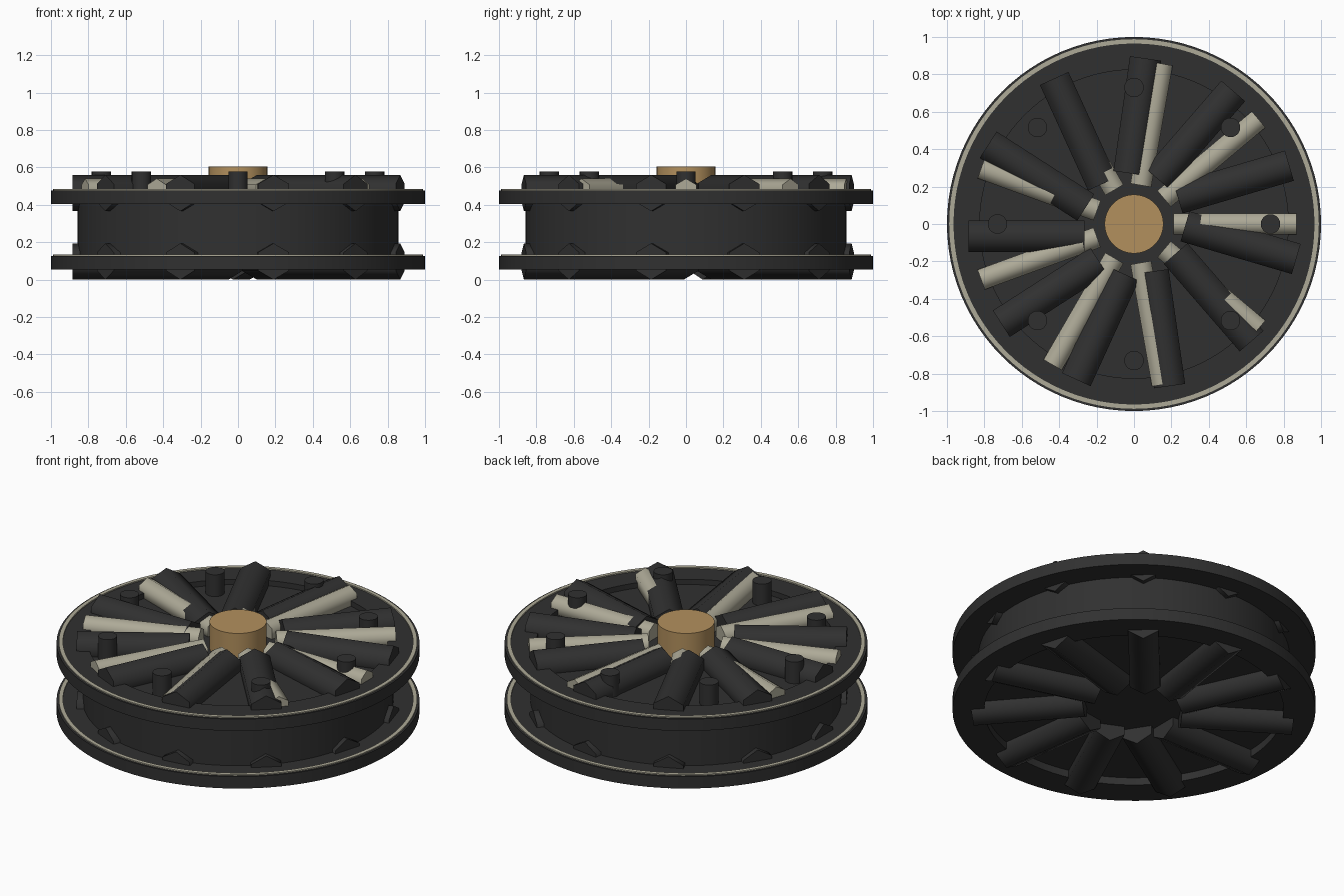
import bpy, bmesh
from math import sin, cos, pi, radians
from mathutils import Matrix, Vector

cube = bpy.data.objects.get("Cube")
if cube:
    bpy.data.objects.remove(cube)


def material(name, rgb):
    m = bpy.data.materials.new(name)
    m.use_nodes = True
    m.diffuse_color = (*rgb, 1)
    m.node_tree.nodes["Principled BSDF"].inputs["Base Color"].default_value = (*rgb, 1)
    return m


DARK = material("dark rubber", (0.03, 0.03, 0.03))
PALE = material("pale stone", (0.42, 0.40, 0.31))
TAN = material("tan brass", (0.45, 0.28, 0.11))


def finish(name, bm, mat, sharp=40):
    """Turn a bmesh into a shaded object; edges above the angle stay sharp."""
    bmesh.ops.recalc_face_normals(bm, faces=bm.faces)
    for f in bm.faces:
        f.smooth = True
    for e in bm.edges:
        if len(e.link_faces) == 2:
            e.smooth = e.calc_face_angle() < radians(sharp)
    mesh = bpy.data.meshes.new(name)
    bm.to_mesh(mesh)
    bm.free()
    mesh.materials.append(mat)
    obj = bpy.data.objects.new(name, mesh)
    bpy.context.collection.objects.link(obj)
    return obj


def ring(name, inner, outer, z0, z1, mat, steps=96):
    """Annulus with a rectangular section."""
    bm = bmesh.new()
    section = [(inner, z0), (outer, z0), (outer, z1), (inner, z1)]
    loops = [[bm.verts.new((r * cos(2 * pi * i / steps), r * sin(2 * pi * i / steps), z))
              for i in range(steps)] for r, z in section]
    for k in range(4):
        a, b = loops[k], loops[(k + 1) % 4]
        for i in range(steps):
            j = (i + 1) % steps
            bm.faces.new((a[i], a[j], b[j], b[i]))
    return finish(name, bm, mat)


def disc(name, radius, z0, z1, mat, steps=64, x=0, y=0):
    """Upright capped cylinder."""
    bm = bmesh.new()
    bmesh.ops.create_cone(bm, cap_ends=True, segments=steps, radius1=radius, radius2=radius,
                          depth=z1 - z0, matrix=Matrix.Translation((x, y, (z0 + z1) / 2)))
    return finish(name, bm, mat)


def spoke(name, angle, start, end, offset, z, radius, mat):
    """Six-sided bar lying outward, ridge up, shifted sideways by offset."""
    bm = bmesh.new()
    rings = []
    for x in (start, end):
        rings.append([bm.verts.new((x, offset + radius * sin(k * pi / 3), z + radius * cos(k * pi / 3)))
                      for k in range(6)])
    for k in range(6):
        n = (k + 1) % 6
        bm.faces.new((rings[0][k], rings[0][n], rings[1][n], rings[1][k]))
    for r in rings:
        bm.faces.new(r)
    bmesh.ops.rotate(bm, verts=bm.verts, cent=Vector(), matrix=Matrix.Rotation(angle, 3, 'Z'))
    return finish(name, bm, mat, 70)


# Drum body and the two flanges with pale rim bands
disc("drum", 0.857, 0.10, 0.445, DARK, 96)
for label, base in (("lower", 0.055), ("upper", 0.405)):
    ring(label + "_flange", 0.825, 1.0, base, base + 0.072, DARK)
    ring(label + "_rim_band", 0.965, 0.988, base + 0.06, base + 0.079, PALE)

# Heavy dark spokes on both sides
for label, height in (("lower", 0.097), ("upper", 0.463)):
    for i in range(11):
        spoke(f"{label}_dark_spoke_{i}", pi + i * 2 * pi / 11, 0.265, 0.885, 0.065, height, 0.097, DARK)

# Slim pale spokes on the upper side
for i in range(9):
    spoke(f"pale_spoke_{i}", i * 2 * pi / 9, 0.21, 0.87, 0, 0.475, 0.065, PALE)

# Hub and bolts
disc("hub", 0.157, 0.40, 0.605, TAN)
for i in range(8):
    a = i * pi / 4
    disc(f"bolt_{i}", 0.052, 0.42, 0.577, DARK, 24, 0.73 * cos(a), 0.73 * sin(a))
